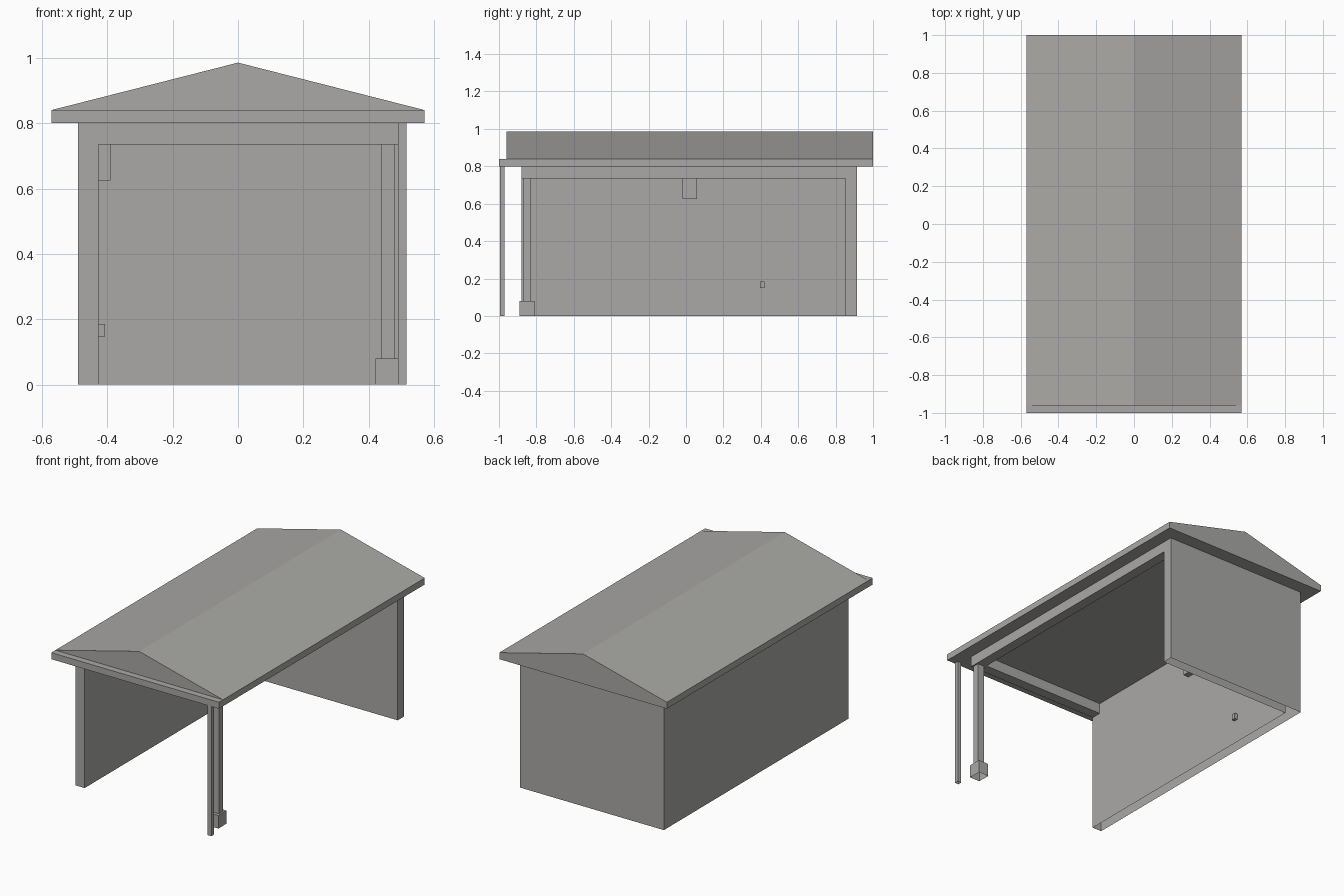
import bpy
import bmesh
from mathutils import Vector

cube = bpy.data.objects.get("Cube")
if cube:
    bpy.data.objects.remove(cube, do_unlink=True)

grey = bpy.data.materials.new("warm_grey")
grey.use_nodes = True
colour = (0.40, 0.395, 0.38, 1)
grey.diffuse_color = colour
grey.node_tree.nodes["Principled BSDF"].inputs["Base Color"].default_value = colour


def extrude(name, outline, direction, open_bottom=False):
    """Extrude a flat outline of 3D points, optionally leaving the underside open."""
    bm = bmesh.new()
    face = bm.faces.new([bm.verts.new(p) for p in outline])
    result = bmesh.ops.extrude_face_region(bm, geom=[face], use_keep_orig=True)
    moved = [v for v in result["geom"] if isinstance(v, bmesh.types.BMVert)]
    bmesh.ops.translate(bm, verts=moved, vec=Vector(direction))
    bmesh.ops.recalc_face_normals(bm, faces=bm.faces)
    if open_bottom:
        bm.normal_update()
        under = [f for f in bm.faces if f.normal.z < -0.9]
        bmesh.ops.delete(bm, geom=under, context='FACES')
    mesh = bpy.data.meshes.new(name)
    bm.to_mesh(mesh)
    bm.free()
    mesh.materials.append(grey)
    obj = bpy.data.objects.new(name, mesh)
    bpy.context.collection.objects.link(obj)
    return obj


def plan(name, points, z0, z1, open_bottom=False):
    return extrude(name, [(x, y, z0) for x, y in points], (0, 0, z1 - z0), open_bottom)


def box(name, x0, x1, y0, y1, z0, z1, open_bottom=False):
    return plan(name, [(x0, y0), (x1, y0), (x1, y1), (x0, y1)], z0, z1, open_bottom)


# Main dimensions
side, front, back = 0.49, -0.88, 0.915
wall = 0.063
eave, lintel = 0.80, 0.735
roof_x, slab_top, ridge = 0.57, 0.84, 0.985

# Hollow L-shaped side and back walls
plan("side_and_back_walls", [
    (-side, front), (wall - side, front), (wall - side, back - wall),
    (side, back - wall), (side, back), (-side, back)], 0, eave, True)

# L-shaped beams over the two open sides
plan("opening_beams", [
    (wall - side, front), (side, front), (side, back - wall),
    (side - wall, back - wall), (side - wall, front + wall),
    (wall - side, front + wall)], lintel, eave)

# Corner post on its footing, and the thin outer post
box("corner_post", 0.437, 0.48, -0.87, -0.83, 0.08, lintel)
box("post_footing", 0.42, side, -0.89, -0.81, 0, 0.08, True)
box("downpipe", side, 0.515, -0.995, -0.97, 0, eave, True)

# Fittings on the inside of the side wall
box("wall_cabinet", wall - side, -0.39, -0.02, 0.06, 0.625, lintel)
box("wall_socket", wall - side, -0.407, 0.395, 0.42, 0.148, 0.185)

# Roof slab and gabled roof
box("roof_slab", -roof_x, roof_x, -1, 1, eave, slab_top)
extrude("gable_roof", [
    (-roof_x, -0.96, slab_top), (roof_x, -0.96, slab_top), (0, -0.96, ridge)],
    (0, 1.96, 0), True)
